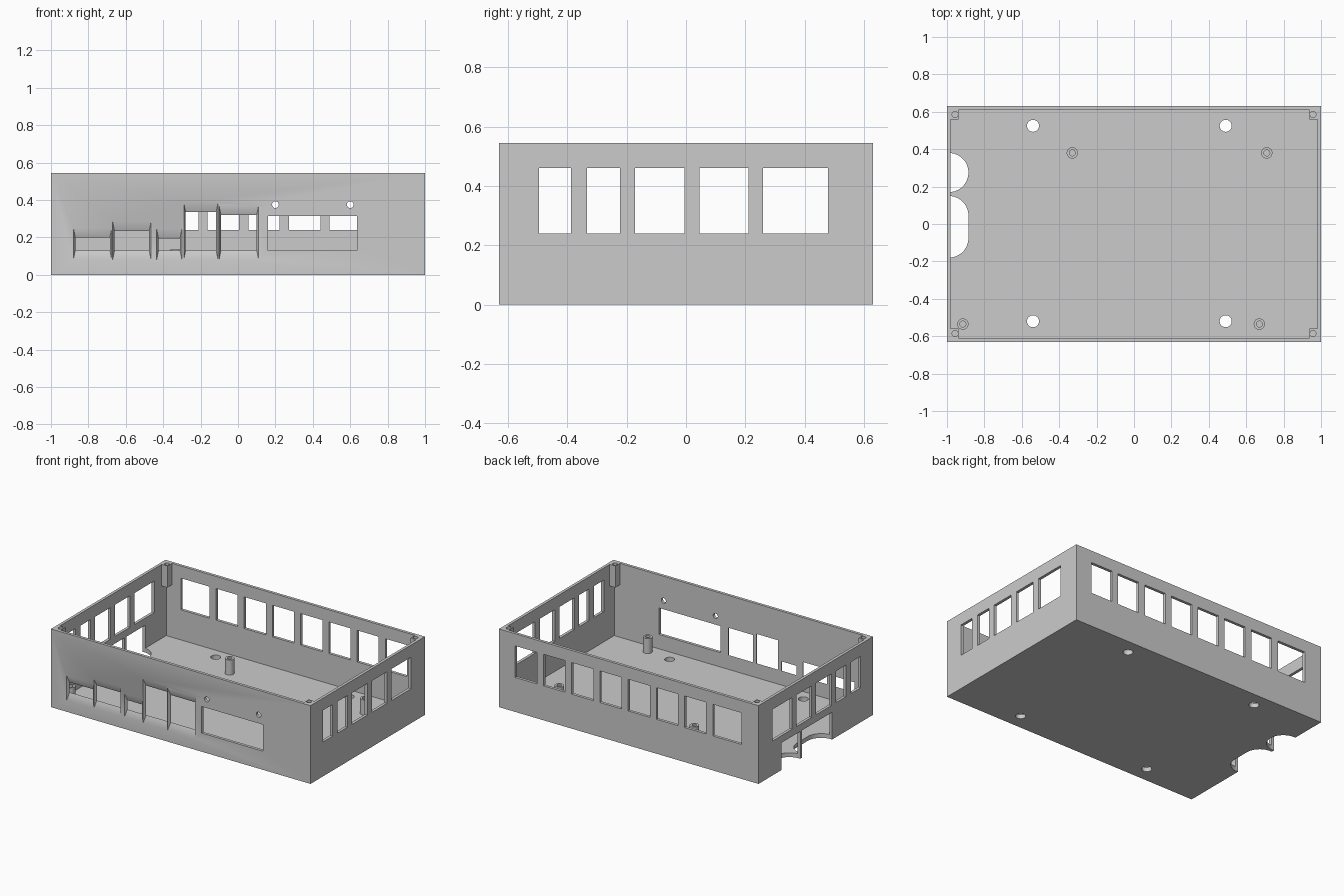
import bpy, bmesh, math

cube = bpy.data.objects.get("Cube")
if cube:
    bpy.data.objects.remove(cube)

HX, HY, HEIGHT = 1.0, 0.63, 0.545
WALL, FLOOR = 0.02, 0.03

grey = bpy.data.materials.new("plastic grey")
grey.use_nodes = True
grey.diffuse_color = (0.6, 0.6, 0.6, 1)
grey.node_tree.nodes["Principled BSDF"].inputs["Base Color"].default_value = (0.6, 0.6, 0.6, 1)


def loft(bm, first, last):
    """Closed solid between two matching loops."""
    a = [bm.verts.new(p) for p in first]
    b = [bm.verts.new(p) for p in last]
    bm.faces.new(a)
    bm.faces.new(b[::-1])
    for i in range(len(a)):
        j = (i + 1) % len(a)
        bm.faces.new((a[j], a[i], b[i], b[j]))


def rect(y, x0, x1, z0, z1):
    return [(x0, y, z0), (x1, y, z0), (x1, y, z1), (x0, y, z1)]


def box(bm, x0, x1, y0, y1, z0, z1):
    loft(bm, rect(y0, x0, x1, z0, z1), rect(y1, x0, x1, z0, z1))


def slot(bm, x, y0, y1, r, z0, z1, n=32):
    """Upright cylinder, stretched along y when y0 and y1 differ."""
    pts = []
    for i in range(n):
        t = 2 * math.pi * (i + 0.5) / n
        pts.append((x + r * math.cos(t), (y1 if math.sin(t) > 0 else y0) + r * math.sin(t)))
    loft(bm, [(*p, z0) for p in pts], [(*p, z1) for p in pts])


def make(name, bm):
    bmesh.ops.recalc_face_normals(bm, faces=bm.faces)
    mesh = bpy.data.meshes.new(name)
    bm.to_mesh(mesh)
    bm.free()
    obj = bpy.data.objects.new(name, mesh)
    bpy.context.collection.objects.link(obj)
    mesh.materials.append(grey)
    return obj


def cut(obj, bm):
    """Subtract the solids in bm from obj for good."""
    cutter = make("cutter", bm)
    cutter.hide_render = True
    mod = obj.modifiers.new("cut", "BOOLEAN")
    mod.operation, mod.solver, mod.object = "DIFFERENCE", "EXACT", cutter
    bpy.context.view_layer.update()
    mesh = bpy.data.meshes.new_from_object(obj.evaluated_get(bpy.context.evaluated_depsgraph_get()))
    obj.modifiers.clear()
    obj.data = mesh
    bpy.data.objects.remove(cutter)


def smooth(obj):
    bpy.ops.object.select_all(action="DESELECT")
    obj.select_set(True)
    bpy.context.view_layer.objects.active = obj
    bpy.ops.object.shade_smooth_by_angle(angle=math.radians(30))


# Open tray: outer block with the inside removed
bm = bmesh.new()
box(bm, -HX, HX, -HY, HY, 0, HEIGHT)
case = make("case", bm)
bm = bmesh.new()
box(bm, WALL - HX, HX - WALL, WALL - HY, HY - WALL, FLOOR, HEIGHT + 0.1)
cut(case, bm)

# Vent windows through both side walls
bm = bmesh.new()
LOW, HIGH = 0.24, 0.46
for y0, y1 in ((-0.495, -0.387), (-0.333, -0.223), (-0.172, -0.005), (0.045, 0.21), (0.26, 0.478)):
    for s in (-1, 1):
        box(bm, s * HX - 0.05, s * HX + 0.05, y0, y1, LOW, HIGH)

# Vent windows through the back wall, the end one wider
for i in range(8):
    right = 0.875 - i * 0.2175
    left = right - (0.22 if i == 7 else 0.167)
    box(bm, left, right, HY - 0.05, HY + 0.05, LOW, HIGH)

# Flared connector openings in the front wall
for x0, x1, top in ((-0.88, -0.675, 0.25), (-0.67, -0.465, 0.285), (-0.435, -0.3, 0.245),
                    (-0.29, -0.107, 0.385), (-0.101, 0.11, 0.37)):
    def section(y):
        t = (y + HY) / WALL
        dx, dz = 0.01 * t, 0.05 * t
        return rect(y, x0 + dx, x1 - dx, 0.08 + dz, top - dz)
    loft(bm, section(-HY - 0.002), section(-HY + WALL + 0.004))

# Display window and two small round holes above it
box(bm, 0.16, 0.635, -HY - 0.05, -HY + 0.05, 0.13, 0.315)
for x in (0.2, 0.6):
    ring = [(x + 0.018 * math.cos(k * math.pi / 12), 0.375 + 0.018 * math.sin(k * math.pi / 12))
            for k in range(24)]
    loft(bm, *[[(px, y, pz) for px, pz in ring] for y in (-HY - 0.05, -HY + 0.05)])

# Rounded cable bays at the foot of one side wall
slot(bm, -0.99, 0.275, 0.275, 0.105, -0.05, 0.19)
slot(bm, -0.99, -0.075, 0.045, 0.105, -0.05, 0.19)

# Mounting holes in the floor
for x in (-0.54, 0.49):
    for y in (-0.52, 0.525):
        slot(bm, x, y, y, 0.032, -0.05, 0.1)
cut(case, bm)
smooth(case)

# Board standoffs with blind screw holes
for i, (x, y) in enumerate(((-0.33, 0.38), (0.71, 0.38), (-0.915, -0.535), (0.67, -0.535))):
    bm = bmesh.new()
    slot(bm, x, y, y, 0.03, FLOOR - 0.005, 0.135)
    standoff = make(f"standoff_{i + 1}", bm)
    bm = bmesh.new()
    slot(bm, x, y, y, 0.016, 0.045, 0.2)
    cut(standoff, bm)
    smooth(standoff)

# Lid screw posts hanging in the corners
for sx in (-1, 1):
    for sy in (-1, 1):
        xs = sorted((sx * (HX - WALL), sx * 0.937))
        ys = sorted((sy * (HY - WALL), sy * 0.56))
        bm = bmesh.new()
        box(bm, *xs, *ys, HEIGHT - 0.15, HEIGHT)
        post = make(f"post_{'left' if sx > 0 else 'right'}_{'back' if sy > 0 else 'front'}", bm)
        bm = bmesh.new()
        slot(bm, sx * 0.957, sy * 0.586, sy * 0.586, 0.016, HEIGHT - 0.12, HEIGHT + 0.1)
        cut(post, bm)
        smooth(post)
